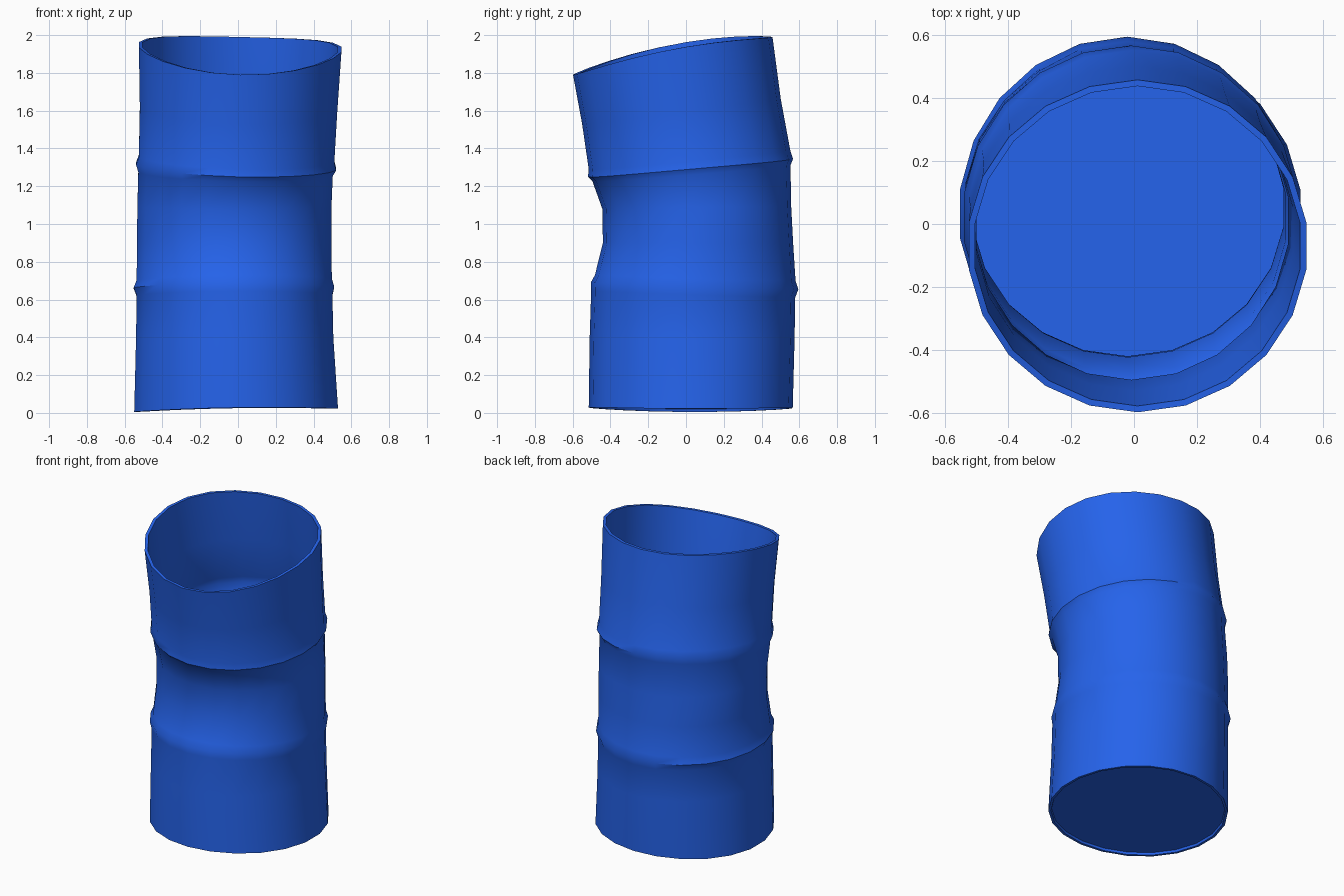
import bpy, bmesh
from math import sin, cos, pi

if "Cube" in bpy.data.objects:
    bpy.data.objects.remove(bpy.data.objects["Cube"])

SIDES = 22
WALL = 0.02

# Outer rings: x left, x right, y front, y back, y of widest point, z left, z right, z front, z back
RINGS = [
    (-.555, .535, -.515, .565, .03, .005, .022, .028, .025),
    (-.545, .51, -.51, .575, .03, .40, .40, .40, .40),
    (-.542, .505, -.502, .578, .03, .62, .625, .645, .61),
    (-.558, .515, -.504, .595, .03, .66, .665, .69, .655),
    (-.542, .502, -.482, .58, .03, .70, .71, .73, .70),
    (-.54, .50, -.44, .567, .06, .90, .90, .90, .90),
    (-.538, .50, -.443, .557, .06, 1.09, 1.09, 1.08, 1.09),
    (-.533, .507, -.495, .553, .02, 1.28, 1.26, 1.225, 1.31),
    (-.545, .525, -.519, .567, .02, 1.32, 1.29, 1.25, 1.345),
    (-.53, .515, -.515, .552, .01, 1.36, 1.33, 1.29, 1.39),
    (-.525, .53, -.55, .502, -.02, 1.62, 1.59, 1.53, 1.66),
    (-.53, .553, -.598, .458, -.07, 1.95, 1.925, 1.79, 1.99),
]


def ring_points(r, inset=0.0, lift=0.0):
    xl, xr, yf, yb, cy, zl, zr, zf, zb = r
    cx, rx = (xl + xr) / 2, (xr - xl) / 2 - inset
    pts = []
    for i in range(SIDES):
        a = 2 * pi * i / SIDES + pi / 2
        c, s = cos(a), sin(a)
        ry = (yb - cy if s > 0 else cy - yf) - inset
        z = ((zl + zr + zf + zb) / 4 + (zr - zl) / 2 * c + (zb - zf) / 2 * s
             + (zr + zl - zf - zb) / 4 * cos(2 * a))
        pts.append((cx + rx * c, cy + ry * s, z + lift))
    return pts


# Wall path: underside lip, outside going up, inside going down to the floor
loops = [ring_points(RINGS[0], WALL, 0.015), ring_points(RINGS[0], WALL * .8)]
loops += [ring_points(r) for r in RINGS]
loops += [ring_points(r, WALL) for r in reversed(RINGS[1:])]
loops.append(ring_points(RINGS[0], WALL, 0.04))

bm = bmesh.new()
rows = [[bm.verts.new(p) for p in loop] for loop in loops]
for lo, hi in zip(rows, rows[1:]):
    for i in range(SIDES):
        j = (i + 1) % SIDES
        bm.faces.new((lo[i], lo[j], hi[j], hi[i]))

# Flat floor and underside
bm.faces.new(rows[-1])
bm.faces.new(rows[0][::-1])
bmesh.ops.recalc_face_normals(bm, faces=bm.faces)

mesh = bpy.data.meshes.new("dented_barrel")
bm.to_mesh(mesh)
bm.free()
barrel = bpy.data.objects.new("dented_barrel", mesh)
bpy.context.collection.objects.link(barrel)

# Blue paint
paint = bpy.data.materials.new("blue_paint")
paint.diffuse_color = (0.0185, 0.125, 0.83, 1)
paint.use_nodes = True
paint.node_tree.nodes["Principled BSDF"].inputs["Base Color"].default_value = paint.diffuse_color
mesh.materials.append(paint)

# Smooth walls, sharp rims
bpy.context.view_layer.objects.active = barrel
barrel.select_set(True)
bpy.ops.object.shade_smooth_by_angle(angle=0.7)
